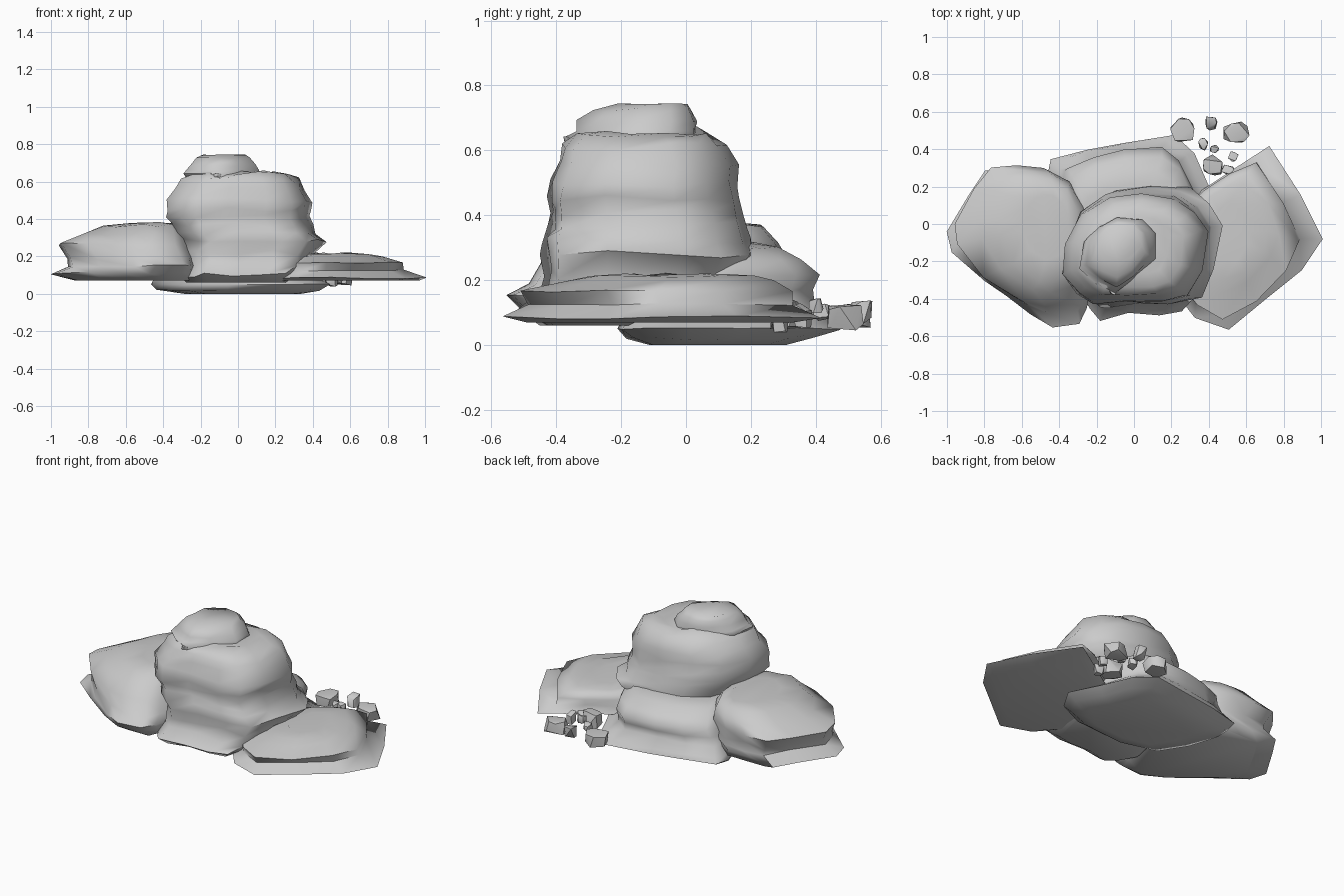
import bpy, bmesh, random
from math import sqrt, cos, sin, pi
from mathutils import Vector

random.seed(4)


def finish(bm, name, angle=1.15):
    bmesh.ops.recalc_face_normals(bm, faces=bm.faces[:])
    me = bpy.data.meshes.new(name)
    bm.to_mesh(me)
    bm.free()
    ob = bpy.data.objects.new(name, me)
    bpy.context.collection.objects.link(ob)
    bpy.ops.object.select_all(action='DESELECT')
    ob.select_set(True)
    bpy.context.view_layer.objects.active = ob
    bpy.ops.object.shade_smooth_by_angle(angle=angle)
    return ob


def rock(name, outline, levels, wobble=0.008, rounding=0.8):
    """Stack one plan outline, fitted at each level to (z, xmin, xmax, ymin, ymax).
    The plan turns from the jagged outline into an ellipse towards the top."""
    xs, ys = [p[0] for p in outline], [p[1] for p in outline]
    bm, rings = bmesh.new(), []
    for k, (z, x0, x1, y0, y1) in enumerate(levels):
        t = rounding * (k / (len(levels) - 1)) ** 1.3
        ring = []
        for x, y in outline:
            u = 2 * (x - min(xs)) / (max(xs) - min(xs)) - 1
            v = 2 * (y - min(ys)) / (max(ys) - min(ys)) - 1
            r = sqrt(u * u + v * v)
            f = (1 - t + t / r) * random.uniform(0.96, 1.0)
            dz = random.uniform(-wobble, wobble) if k else 0
            ring.append(bm.verts.new(((x0 + x1) / 2 + u * f * (x1 - x0) / 2,
                                      (y0 + y1) / 2 + v * f * (y1 - y0) / 2, z + dz)))
        rings.append(ring)
    n = len(outline)
    for a, b in zip(rings, rings[1:]):
        for i in range(n):
            j = (i + 1) % n
            bm.faces.new((a[i], a[j], b[j], b[i]))
    bm.faces.new(rings[0][::-1])
    bm.faces.new(rings[-1])
    return finish(bm, name)


def pebble(name, x, y, z, rx, ry, rz):
    """Chipped stone: a two-ring crystal with uneven corners."""
    bm = bmesh.new()
    for i in range(12):
        a = (i % 6) * pi / 3 + random.uniform(-0.4, 0.4) + (i // 6) * 0.5
        s = random.uniform(0.7, 1.0)
        up = random.uniform(0.3, 1.0) * (1 if i < 6 else -1)
        bm.verts.new((x + cos(a) * rx * s, y + sin(a) * ry * s, z + up * rz))
    bmesh.ops.convex_hull(bm, input=bm.verts[:])
    loose = [v for v in bm.verts if not v.link_faces]
    bmesh.ops.delete(bm, geom=loose, context='VERTS')
    return finish(bm, name, 0.7)


# tall central boulder
rock("central_boulder",
     [(.47, -.02), (.40, .10), (.28, .18), (.08, .2), (-.12, .18), (-.27, .08), (-.34, -.1),
      (-.39, -.28), (-.3, -.4), (-.22, -.46), (-.02, -.42), (.2, -.43), (.36, -.41), (.42, -.25)],
     [(.06, -.28, .28, -.46, .12), (.10, -.31, .34, -.52, .15), (.16, -.30, .42, -.46, .17),
      (.22, -.30, .42, -.45, .19), (.28, -.31, .48, -.46, .22), (.32, -.34, .42, -.46, .21),
      (.37, -.36, .41, -.44, .19), (.41, -.40, .39, -.44, .18), (.45, -.39, .40, -.45, .175),
      (.50, -.40, .41, -.44, .165), (.56, -.36, .37, -.41, .165), (.61, -.32, .34, -.40, .13),
      (.64, -.28, .28, -.36, .09), (.66, -.2, .2, -.28, .05)], .014, .6)

# small boulder on the summit
rock("summit_boulder",
     [(.13, -.05), (.05, .03), (-.1, .03), (-.2, -.02), (-.27, -.1), (-.3, -.25),
      (-.2, -.33), (-.1, -.38), (0, -.3), (.12, -.2)],
     [(.60, -.27, .1, -.36, .02), (.64, -.3, .13, -.37, .035), (.66, -.28, .12, -.34, .03),
      (.69, -.26, .10, -.34, .035), (.725, -.23, .07, -.29, .02), (.742, -.2, .05, -.21, .005)],
     .004, .6)

# broad left boulder
rock("left_boulder",
     [(-1, -.04), (-.89, .17), (-.8, .31), (-.65, .3), (-.5, .31), (-.36, .22), (-.26, .05),
      (-.24, -.2), (-.28, -.45), (-.32, -.55), (-.49, -.55), (-.62, -.47), (-.8, -.32), (-.97, -.16)],
     [(.07, -.88, -.22, -.46, .25), (.11, -1.01, -.2, -.52, .29), (.15, -.91, -.2, -.56, .28),
      (.19, -.92, -.2, -.5, .28), (.265, -.97, -.22, -.46, .32), (.32, -.83, -.25, -.38, .29),
      (.365, -.73, -.28, -.32, .25), (.377, -.6, -.34, -.2, .16)], .008, .9)

# low right boulder
rock("right_boulder",
     [(1, -.08), (.88, .15), (.72, .42), (.55, .3), (.4, .2), (.22, .1), (.2, -.15),
      (.22, -.38), (.32, -.5), (.5, -.57), (.7, -.39), (.88, -.24)],
     [(.07, .2, .97, -.5, .34), (.085, .2, 1.01, -.58, .43), (.125, .21, .90, -.49, .34),
      (.165, .22, .89, -.52, .34), (.195, .28, .78, -.38, .28), (.21, .34, .72, -.3, .23),
      (.217, .42, .62, -.2, .12)], .005, 1)

# back boulder resting on the ground
rock("back_boulder",
     [(.5, .02), (.4, .2), (.33, .4), (.22, .5), (-.05, .46), (-.25, .42), (-.46, .37),
      (-.48, .27), (-.4, .05), (-.3, -.15), (-.05, -.22), (.25, -.2), (.42, -.12)],
     [(0, -.3, .35, -.12, .31), (.02, -.45, .45, -.19, .40), (.05, -.48, .5, -.22, .48),
      (.08, -.47, .44, -.2, .46), (.13, -.43, .38, -.2, .41), (.17, -.41, .38, -.2, .41),
      (.215, -.4, .38, -.2, .43), (.26, -.37, .37, -.2, .37), (.30, -.34, .32, -.18, .3),
      (.315, -.28, .27, -.15, .22)], .004, .7)

# scattered stones behind the right boulder, and one chip on the summit ledge
stones = [(.26, .50, .09, .07, .085, .04), (.55, .49, .09, .085, .07, .05),
          (.41, .54, .10, .04, .045, .04), (.42, .31, .09, .065, .065, .05),
          (.37, .43, .10, .03, .04, .03), (.43, .40, .12, .03, .025, .025),
          (.53, .36, .09, .03, .035, .04), (.50, .29, .07, .04, .03, .035),
          (-.11, -.36, .635, .025, .02, .015)]
for i, s in enumerate(stones):
    pebble("stone_%d" % (i + 1), *s)
